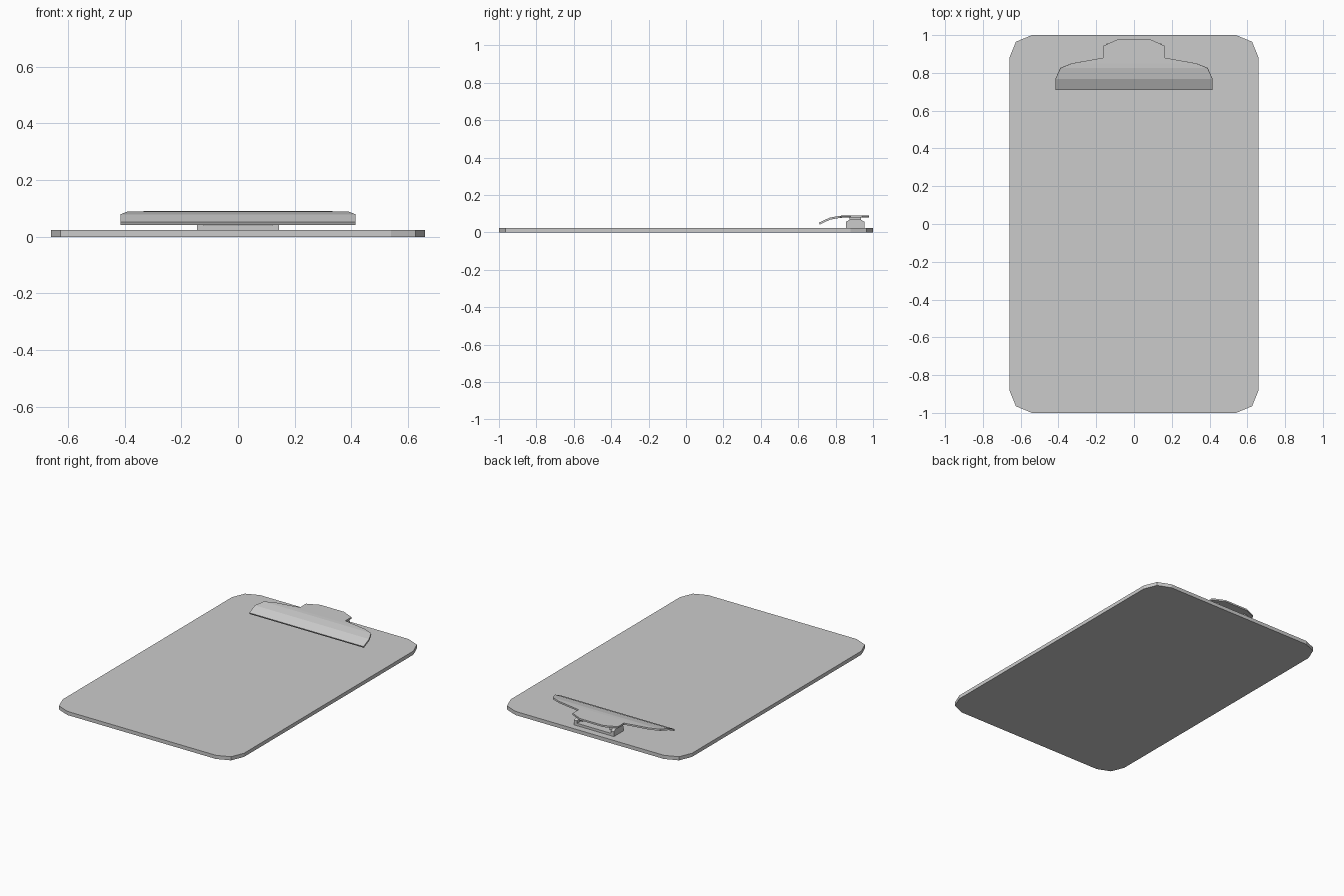
import bpy, bmesh
from mathutils import Vector

cube = bpy.data.objects.get("Cube")
if cube:
    bpy.data.objects.remove(cube, do_unlink=True)

grey = bpy.data.materials.new("light_grey")
grey.use_nodes = True
colour = (0.6, 0.6, 0.6, 1)
grey.diffuse_color = colour
grey.node_tree.nodes["Principled BSDF"].inputs["Base Color"].default_value = colour


def finish(name, bm):
    bmesh.ops.recalc_face_normals(bm, faces=bm.faces)
    mesh = bpy.data.meshes.new(name)
    bm.to_mesh(mesh)
    bm.free()
    mesh.materials.append(grey)
    obj = bpy.data.objects.new(name, mesh)
    bpy.context.collection.objects.link(obj)
    return obj


def prism(name, points, direction):
    """Extrude a closed outline of 3D points along a direction."""
    bm = bmesh.new()
    face = bm.faces.new([bm.verts.new(p) for p in points])
    grown = bmesh.ops.extrude_face_region(bm, geom=[face])["geom"]
    moved = [g for g in grown if isinstance(g, bmesh.types.BMVert)]
    bmesh.ops.translate(bm, verts=moved, vec=Vector(direction))
    return finish(name, bm)


def box(name, x, y, z):
    corners = [(x[0], y[0], z[0]), (x[1], y[0], z[0]), (x[1], y[1], z[0]), (x[0], y[1], z[0])]
    return prism(name, corners, (0, 0, z[1] - z[0]))


# Board with faceted corners
corner = [(0.66, 0.88), (0.625, 0.965), (0.54, 1.0)]
back = corner + [(-x, y) for x, y in reversed(corner)]
outline = back + [(-x, -y) for x, y in back]
prism("board", [(x, y, 0) for x, y in outline], (0, 0, 0.024))

# Clip plate: half outline from front to back, joined in strips across the width
half = [(0.415, 0.71, 0.052), (0.415, 0.768, 0.079), (0.39, 0.825, 0.089),
        (0.33, 0.85, 0.09), (0.165, 0.88, 0.09), (0.165, 0.942, 0.09), (0.085, 0.978, 0.09)]
bm = bmesh.new()
rows = [[bm.verts.new((s * x, y, z)) for s in (-1, 1)] for x, y, z in half]
for a, b in zip(rows, rows[1:]):
    bm.faces.new((a[0], a[1], b[1], b[0]))
plate = finish("clip_plate", bm)
solid = plate.modifiers.new("thickness", "SOLIDIFY")
solid.thickness = 0.011
solid.offset = -1

# Spring bracket: flat base with a raised ear at each end
box("bracket_base", (-0.145, 0.145), (0.855, 0.955), (0.024, 0.04))
ear = [(0.855, 0.04), (0.955, 0.04), (0.955, 0.056), (0.935, 0.068), (0.875, 0.068), (0.855, 0.056)]
for side, start in (("left", 0.122), ("right", -0.145)):
    prism(side + "_bracket_ear", [(start, y, z) for y, z in ear], (0.023, 0, 0))

# Lugs under the plate and the hinge pin through the ears
for side, start in (("left", 0.098), ("right", -0.12)):
    box(side + "_plate_lug", (start, start + 0.022), (0.875, 0.935), (0.05, 0.081))
bpy.ops.mesh.primitive_cylinder_add(vertices=8, radius=0.009, depth=0.28,
                                    location=(0, 0.905, 0.056), rotation=(0, 1.5708, 0))
pin = bpy.context.object
pin.name = "hinge_pin"
pin.data.materials.append(grey)
